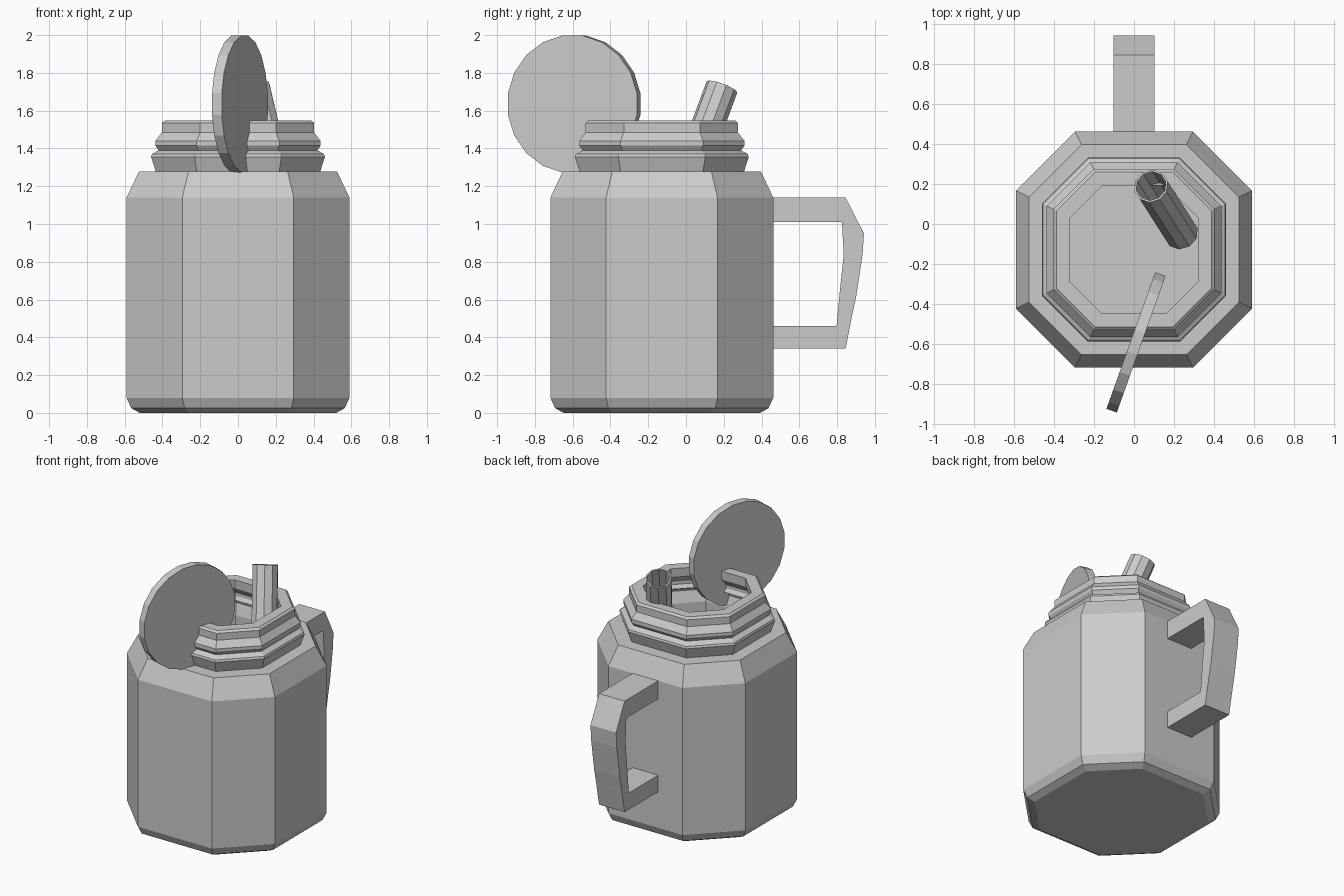
import bpy, bmesh, math
from mathutils import Vector, Matrix

if "Cube" in bpy.data.objects:
    bpy.data.objects.remove(bpy.data.objects["Cube"])

CY = -0.128  # centre line of the jar in y


def make_object(name, bm):
    bmesh.ops.recalc_face_normals(bm, faces=bm.faces)
    me = bpy.data.meshes.new(name)
    bm.to_mesh(me)
    bm.free()
    ob = bpy.data.objects.new(name, me)
    bpy.context.collection.objects.link(ob)
    return ob


def octagon_loft(name, profile):
    """Loft chamfered-square rings (half width, height), closed at both ends."""
    bm = bmesh.new()
    corners = [(1, -.5), (1, .5), (.5, 1), (-.5, 1), (-1, .5), (-1, -.5), (-.5, -1), (.5, -1)]
    rings = [[bm.verts.new((a * x, CY + a * y, z)) for x, y in corners] for a, z in profile]
    for lo, hi in zip(rings, rings[1:]):
        for i in range(8):
            j = (i + 1) % 8
            bm.faces.new((lo[i], lo[j], hi[j], hi[i]))
    bm.faces.new(rings[0])
    bm.faces.new(rings[-1])
    return make_object(name, bm)


def cylinder(name, centre, axis, radius, length, sides, caps, spin=0.0):
    bm = bmesh.new()
    rot = Vector(axis).to_track_quat('Z', 'Y').to_matrix().to_4x4()
    bmesh.ops.create_cone(bm, cap_ends=caps, segments=sides, radius1=radius, radius2=radius,
                          depth=length, matrix=Matrix.Translation(centre) @ rot @ Matrix.Rotation(spin, 4, 'Z'))
    return make_object(name, bm)


# Jar: outer wall, threaded neck, rim, then the inner wall down to the floor
outer = [(.52, 0), (.565, .025), (.59, .08), (.59, 1.14), (.525, 1.277)]
neck = [(.435, 1.277), (.46, 1.355), (.455, 1.37), (.42, 1.39), (.437, 1.415),
        (.437, 1.44), (.403, 1.485), (.403, 1.535), (.388, 1.548)]
inner_neck = [(a - .08, z) for a, z in reversed(neck[1:-2])]
inner = [(.355, 1.277), (.355, 1.2), (.46, 1.2), (.51, 1.11), (.51, .12), (.46, .08)]
octagon_loft("jar", outer + neck + [(.32, 1.548)] + inner_neck + inner)

# Handle: side outline extruded across x
outline = [(.44, 1.14), (.845, 1.14), (.942, .95), (.935, .84), (.90, .61), (.88, .52),
           (.845, .34), (.44, .34), (.44, .46), (.797, .46), (.812, .62), (.835, .84),
           (.825, 1.01), (.44, 1.01)]
bm = bmesh.new()
side = bm.faces.new([bm.verts.new((-.102, y, z)) for y, z in outline])
ext = bmesh.ops.extrude_face_region(bm, geom=[side], use_keep_orig=True)
bmesh.ops.translate(bm, vec=(.204, 0, 0), verts=[g for g in ext["geom"] if isinstance(g, bmesh.types.BMVert)])
make_object("handle", bm)

# Fruit slice: upright disc hooked over the front rim
cylinder("fruit_slice", (.01, -.592, 1.635), (.942, -.336, 0), .367, .055, 20, True, math.radians(9))

# Straw: open leaning tube
top, bottom = Vector((.085, .19, 1.725)), Vector((.235, -.045, 1.09))
straw = cylinder("straw", (top + bottom) / 2, top - bottom, .087, (top - bottom).length, 10, False)
wall = straw.modifiers.new("wall", 'SOLIDIFY')
wall.thickness = .01
